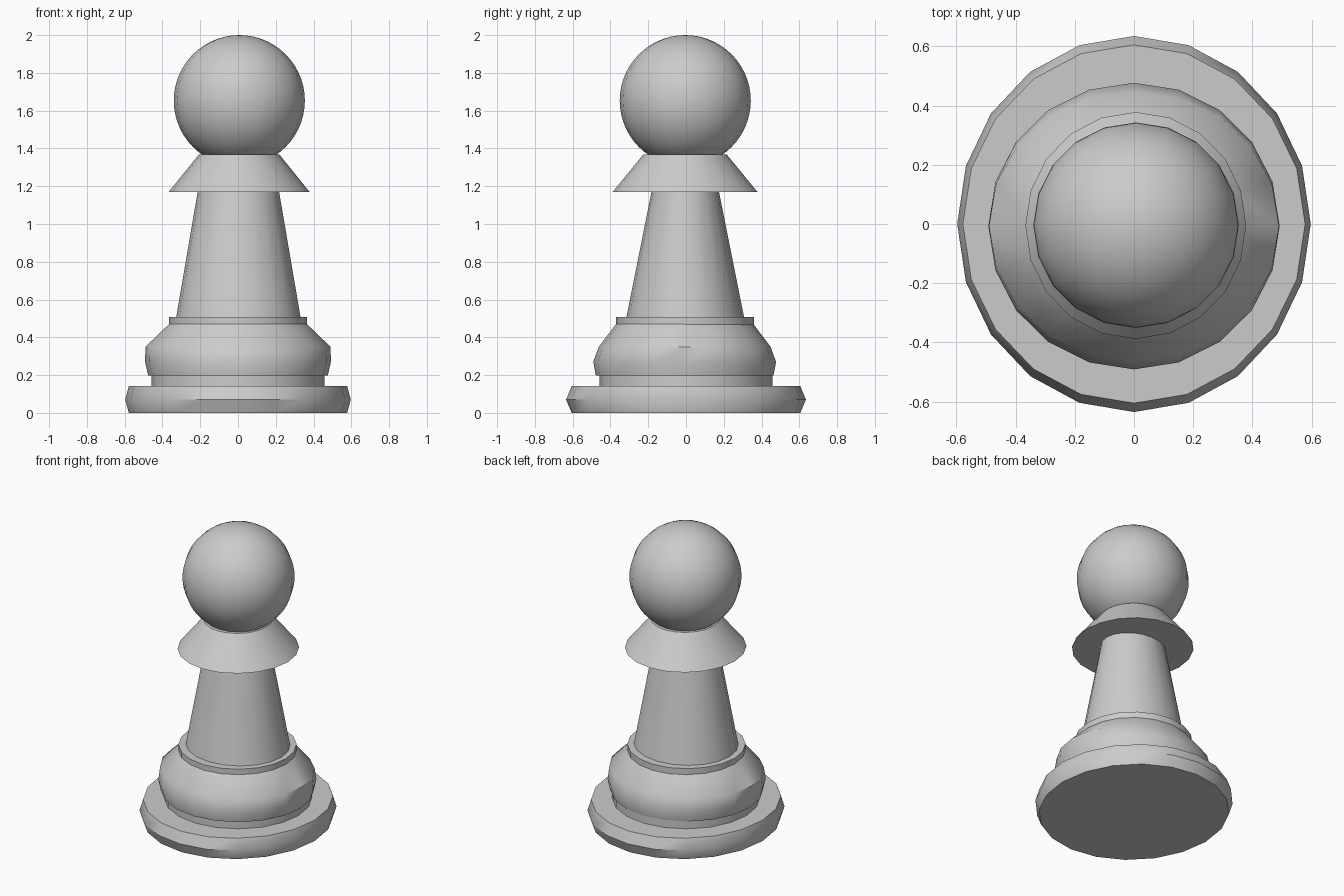
import bpy, bmesh, math

if "Cube" in bpy.data.objects:
    bpy.data.objects.remove(bpy.data.objects["Cube"])

SIDES = 20


def finish(obj, angle=42):
    bpy.ops.object.select_all(action='DESELECT')
    obj.select_set(True)
    bpy.context.view_layer.objects.active = obj
    bpy.ops.object.shade_smooth_by_angle(angle=math.radians(angle))


def turned(name, rows, cx=0.0, cy=0.0):
    """Closed lathe part; each row is (z, x radius, y radius)."""
    bm = bmesh.new()
    rings = []
    for z, rx, ry in rows:
        rings.append([bm.verts.new((cx + rx * math.cos(a), cy + ry * math.sin(a), z))
                      for a in (2 * math.pi * i / SIDES for i in range(SIDES))])
    for low, high in zip(rings, rings[1:]):
        for i in range(SIDES):
            j = (i + 1) % SIDES
            bm.faces.new((low[i], low[j], high[j], high[i]))
    bm.faces.new(rings[0][::-1])
    bm.faces.new(rings[-1])
    mesh = bpy.data.meshes.new(name)
    bm.to_mesh(mesh)
    bm.free()
    obj = bpy.data.objects.new(name, mesh)
    bpy.context.collection.objects.link(obj)
    finish(obj)
    return obj


# Wide foot with a slightly bulging rim
turned("base", [(0, 0.578, 0.605), (0.07, 0.597, 0.635), (0.142, 0.578, 0.605)])

# Narrow ring between foot and bulge
turned("base_ring", [(0.13, 0.457, 0.457), (0.2, 0.457, 0.457)])

# Rounded lower body
turned("lower_bulge", [(0.197, 0.475, 0.47), (0.27, 0.492, 0.484),
                       (0.35, 0.49, 0.455), (0.475, 0.36, 0.36)], cy=-0.007)

# Thin rim at the foot of the stem
turned("stem_rim", [(0.46, 0.366, 0.365), (0.508, 0.366, 0.365)], cy=-0.005)

# Tapered stem
turned("stem", [(0.49, 0.332, 0.315), (1.18, 0.214, 0.177)], cx=0.002, cy=-0.004)

# Flared collar under the head
turned("collar", [(1.17, 0.373, 0.383), (1.368, 0.213, 0.221)], cx=0.006, cy=-0.005)

# Ball head
bpy.ops.mesh.primitive_uv_sphere_add(segments=SIDES, ring_count=28, radius=0.347,
                                     location=(0.007, -0.004, 1.653))
head = bpy.context.object
head.name = "head"
finish(head)
